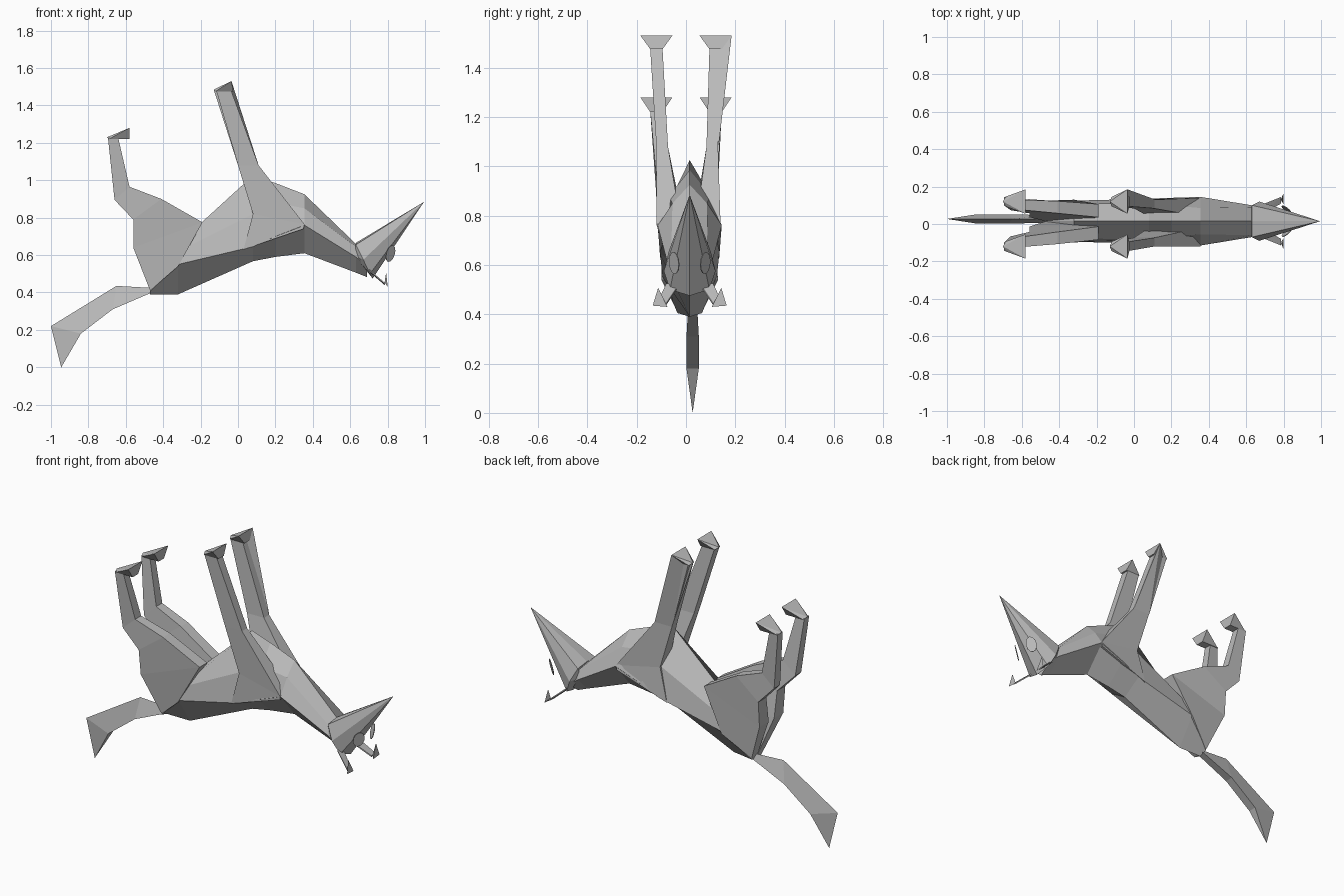
import bpy
import bmesh
from mathutils import Vector, Matrix

default_cube = bpy.data.objects.get("Cube")
if default_cube:
    bpy.data.objects.remove(default_cube, do_unlink=True)

# One plain grey material
grey = bpy.data.materials.new("plain_grey")
grey.use_nodes = True
colour = (0.5, 0.5, 0.5, 1)
grey.diffuse_color = colour
grey.node_tree.nodes["Principled BSDF"].inputs["Base Color"].default_value = colour

MIDDLE = 0.015  # the trunk's centre plane


def finish(name, bm):
    """Clean a bmesh and turn it into a flat shaded object."""
    bmesh.ops.remove_doubles(bm, verts=bm.verts, dist=0.0005)
    bmesh.ops.recalc_face_normals(bm, faces=bm.faces)
    mesh = bpy.data.meshes.new(name)
    bm.to_mesh(mesh)
    bm.free()
    mesh.materials.append(grey)
    obj = bpy.data.objects.new(name, mesh)
    bpy.context.collection.objects.link(obj)
    return obj


def loft(name, rings):
    """Skin a list of equal sized rings and cap both ends."""
    bm = bmesh.new()
    loops = [[bm.verts.new(point) for point in ring] for ring in rings]
    for first, second in zip(loops, loops[1:]):
        count = len(first)
        for i in range(count):
            j = (i + 1) % count
            bm.faces.new((first[i], first[j], second[j], second[i]))
    bm.faces.new(loops[0])
    bm.faces.new(loops[-1])
    return finish(name, bm)


def hull(name, points):
    """Wrap a faceted solid around a few points."""
    bm = bmesh.new()
    for point in points:
        bm.verts.new(point)
    result = bmesh.ops.convex_hull(bm, input=bm.verts)
    unused = [g for g in result["geom_interior"] if isinstance(g, bmesh.types.BMVert)]
    bmesh.ops.delete(bm, geom=unused, context="VERTS")
    return finish(name, bm)


def both_sides(points):
    """Repeat half-model points on both sides of the centre plane."""
    return [(x, MIDDLE + side * y, z) for x, y, z in points for side in (-1, 1)]


# Trunk and neck: x, back z, flank width and z, upper width and z, belly z
trunk_sections = [
    (-.47, .39, .05, .405, .04, .42, .43),
    (-.32, .39, .11, .55, .09, .62, .66),
    (.08, .567, .12, .645, .10, .82, 1.025),
    (.2, .59, .125, .70, .085, .88, .985),
    (.355, .61, .13, .76, .07, .85, .925),
    (.63, .506, .085, .59, .075, .645, .66),
    (.69, .482, .08, .545, .07, .57, .59),
]


def trunk_ring(x, back, flank, flank_z, upper, upper_z, belly):
    half = [(flank, flank_z), (upper, upper_z)]
    right = [(x, MIDDLE - y, z) for y, z in half]
    left = [(x, MIDDLE + y, z) for y, z in reversed(half)]
    return [(x, MIDDLE, back)] + right + [(x, MIDDLE, belly)] + left


loft("trunk", [trunk_ring(*section) for section in trunk_sections])

# Wedge shaped head with a long pointed snout
hull("head", [(.995, MIDDLE, .885), (.72, MIDDLE, .475), (.63, MIDDLE, .665)] + both_sides([
    (.63, .085, .655), (.67, .105, .575), (.705, .08, .50), (.62, .06, .60),
]))

# Tail: flat underside with a ridge, ending in a pointed wedge
tail_y = 0.027


def tail_ring(ridge, under, width):
    return [(ridge[0], tail_y, ridge[1]),
            (under[0], tail_y - width, under[1]),
            (under[0], tail_y + width, under[1])]


loft("tail", [
    tail_ring((-.47, .425), (-.46, .40), .02),
    tail_ring((-.65, .435), (-.67, .31), .025),
    tail_ring((-1, .22), (-.84, .18), .025),
    tail_ring((-1, .22), (-.945, 0), 0),
])

# Legs: rear point, front point, inner distance, rear and front outer distance
front_rings = [
    ((.03, .63), (.35, .74), .02, .12, .128),
    ((.08, .82), (.355, .765), .03, .115, .13),
    ((0, 1.08), (.11, 1.08), .078, .125, .125),
    ((-.115, 1.475), (-.035, 1.475), .095, .145, .145),
]
hind_rings = [
    ((-.47, .41), (-.32, .54), .0, .05, .115),
    ((-.56, .64), (-.19, .775), .025, .11, .095),
    ((-.56, .79), (-.41, .90), .05, .125, .115),
    ((-.66, .895), (-.58, .965), .07, .125, .125),
    ((-.695, 1.225), (-.64, 1.225), .10, .145, .145),
]


def leg(name, side, rings):
    points = []
    for index, (rear, front, inner, rear_outer, front_outer) in enumerate(rings):
        centre = MIDDLE * (1 - index / (len(rings) - 1))
        corners = ((rear, inner), (front, inner), (front, front_outer), (rear, rear_outer))
        points.append([(x, centre + side * y, z) for (x, z), y in corners])
    loft(name, points)


# Hooves: triangular soles that flare out from the ankle
def hoof(name, side, toe, heel, ankle_end):
    y = side * 0.12
    sole = [(toe[0], y, toe[1])] + [(heel[0], y + w, heel[1]) for w in (-.065, .065)]
    ankle_z = toe[1] - 0.01
    ankle = [(x, y + w, ankle_z) for x in (toe[0] + .01, ankle_end) for w in (-.025, .025)]
    hull(name, sole + ankle)


def eye(name, side):
    """Slim oval disc lying beside the face."""
    bm = bmesh.new()
    bmesh.ops.create_cone(bm, cap_ends=True, segments=12, radius1=1, radius2=1, depth=1)
    normal = Vector((.65, side * .75, -.2)).normalized()
    along = Vector((.3, 0, 1))
    along = (along - normal * along.dot(normal)).normalized()
    across = along.cross(normal)
    turn = Matrix((across, along, normal)).transposed().to_4x4()
    place = Matrix.Translation((.815, MIDDLE + side * .063, .608))
    bm.transform(place @ turn @ Matrix.Diagonal((.03, .046, .004, 1)))
    finish(name, bm)


# Ears: a thin stalk carrying a small triangular flap
def ear(name, side):
    def placed(points):
        return [(x, MIDDLE + side * y, z) for x, y, z in points]

    hull(name + "_flap", placed([
        (.80, .15, .435), (.80, .09, .43), (.792, .128, .507), (.784, .115, .455),
    ]))
    stalk = [(.70, .045, .52), (.70, .095, .525), (.787, .095, .445), (.787, .13, .45)]
    lower = [(x, y, z - .008) for x, y, z in stalk]
    hull(name + "_stalk", placed(stalk + lower))


for label, side in (("left", 1), ("right", -1)):
    leg("front_leg_" + label, side, front_rings)
    leg("hind_leg_" + label, side, hind_rings)
    hoof("front_hoof_" + label, side, (-.13, 1.485), (-.035, 1.53), -.025)
    hoof("hind_hoof_" + label, side, (-.70, 1.23), (-.58, 1.28), -.58)
    eye("eye_" + label, side)
    ear("ear_" + label, side)

# Left front leg flares out along its length to the edge of the sole
hull("front_leg_flare_left", [
    (-.035, .185, 1.53), (-.035, .13, 1.475), (-.13, .12, 1.485),
    (.11, .132, 1.08), (.0, .132, 1.08),
])
